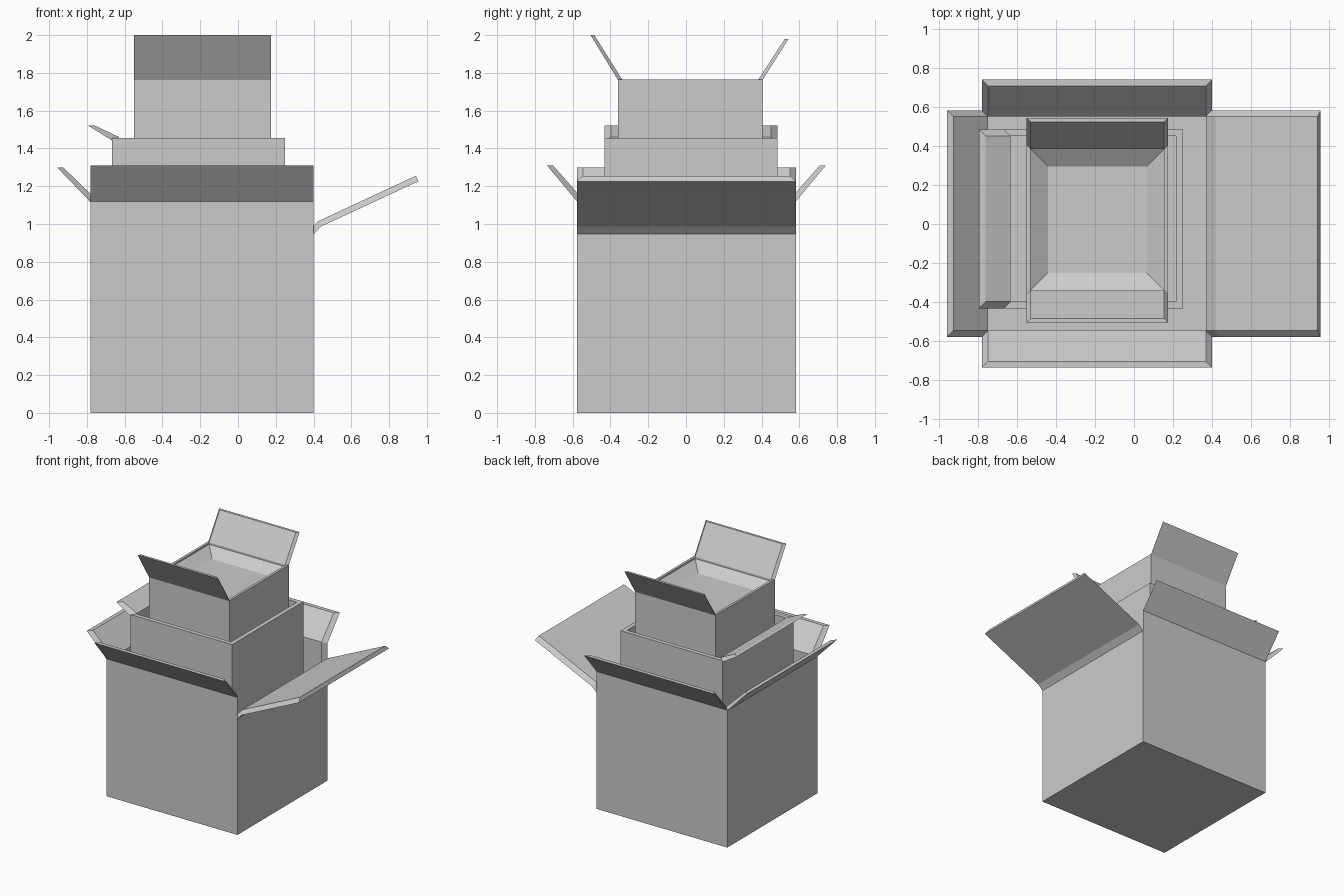
import bpy, bmesh
from mathutils import Vector

if "Cube" in bpy.data.objects:
    bpy.data.objects.remove(bpy.data.objects["Cube"])


def inner_line(pts, t, inset0, floor_z, square_tip):
    """Offset an outer wall profile (outward, z) by the card thickness t."""
    v = [Vector(p) for p in pts]
    out = [(-inset0, floor_z)]
    for i in range(1, len(v)):
        d0 = (v[i] - v[i - 1]).normalized()
        n0 = Vector((-d0.y, d0.x))
        if i == len(v) - 1:
            q = v[i] + (n0 * t if square_tip else Vector((-t, 0)))
        else:
            d1 = (v[i + 1] - v[i]).normalized()
            n1 = Vector((-d1.y, d1.x))
            q = v[i] + (n0 + n1) * t / (1 + n0.dot(n1))
        out.append((q.x, q.y))
    return out


def carton(name, x0, x1, y0, y1, base, low, sides, t, pan=None, square=()):
    """Open carton; each side is a profile rising from 'low' to rim and flap tip."""
    inset0, floor_z = pan or (t, base + t)
    bm = bmesh.new()

    def place(side, u, z, inset, end):
        if side in ("front", "back"):
            x = x1 - inset if end else x0 + inset
            return (x, y0 - u if side == "front" else y1 + u, z)
        y = y1 - inset if end else y0 + inset
        return (x0 - u if side == "left" else x1 + u, y, z)

    def quad(*co):
        bm.faces.new([bm.verts.new(c) for c in co])

    for side, profile in sides.items():
        outer = [(0, base), (0, low)] + profile
        inner = inner_line(outer, t, inset0, floor_z, side in square)
        rows = []
        for i, (o, n) in enumerate(zip(outer, inner)):
            k = inset0 if i == 0 else t
            rows.append([place(side, *o, 0, 0), place(side, *o, 0, 1),
                         place(side, *n, k, 1), place(side, *n, k, 0)])
        for i, (a, b) in enumerate(zip(rows, rows[1:])):
            quad(a[0], a[1], b[1], b[0])          # outside
            quad(a[2], a[3], b[3], b[2])          # inside
            if i:                                 # free side edges
                quad(a[1], a[2], b[2], b[1])
                quad(a[3], a[0], b[0], b[3])
        quad(*rows[-1])                           # tip
    for k, z in ((0, base), (inset0, floor_z)):   # underside and inner floor
        quad((x0 + k, y0 + k, z), (x1 - k, y0 + k, z),
             (x1 - k, y1 - k, z), (x0 + k, y1 - k, z))
    bmesh.ops.remove_doubles(bm, verts=bm.verts, dist=1e-4)
    bmesh.ops.recalc_face_normals(bm, faces=bm.faces)
    me = bpy.data.meshes.new(name)
    bm.to_mesh(me)
    bm.free()
    ob = bpy.data.objects.new(name, me)
    bpy.context.collection.objects.link(ob)
    return ob


# Large carton with four open flaps, the right one creased
flap = [(0, 1.12), (0.158, 1.31)]
carton("large_carton", -0.78, 0.40, -0.578, 0.582, 0, 0.93,
       {"front": flap, "back": flap,
        "left": [(0, 1.115), (0.178, 1.30)],
        "right": [(0, 0.947), (0.04, 0.987), (0.555, 1.226)]},
       0.032, square=("right",))

# Middle carton with one flap on the left
rim = [(0, 1.455)]
carton("middle_carton", -0.667, 0.25, -0.432, 0.485, 0.58, 1.425,
       {"front": rim, "back": rim, "right": rim,
        "left": [(0, 1.442), (0.128, 1.522)]}, 0.035)

# Small carton with front and back flaps and a shallow sunken top
rim = [(0, 1.765)]
carton("small_carton", -0.55, 0.175, -0.36, 0.405, 1.06, 1.752,
       {"left": rim, "right": rim,
        "front": [(0, 1.762), (0.145, 2.0)],
        "back": [(0, 1.762), (0.138, 1.98)]}, 0.02, pan=(0.11, 1.69))
